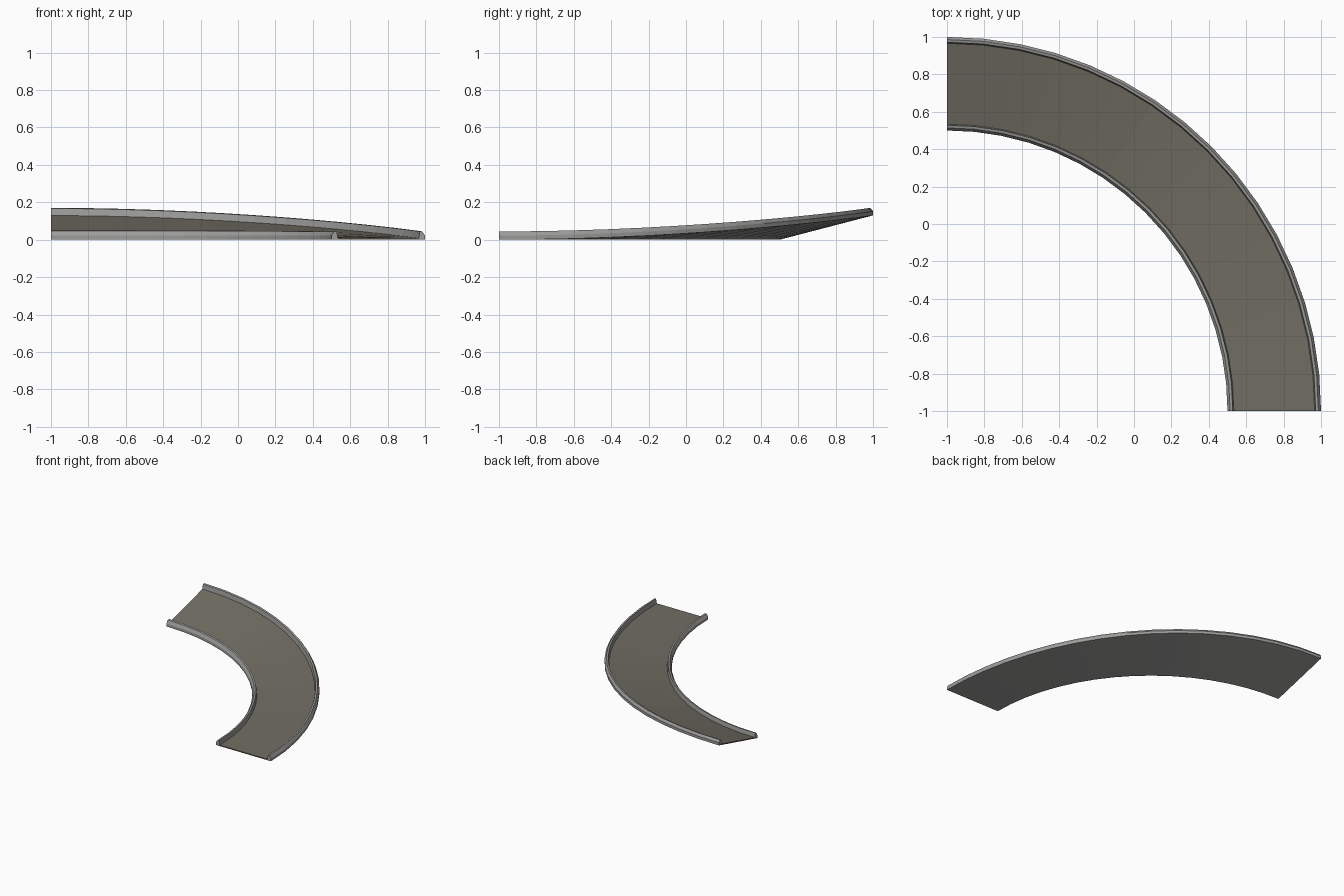
import bpy, bmesh, math

if "Cube" in bpy.data.objects:
    bpy.data.objects.remove(bpy.data.objects["Cube"])

R_IN, R_OUT, BANK, SEGS = 1.5, 2.0, 0.13, 16
FLOOR = 0.008


def material(name, rgb):
    m = bpy.data.materials.new(name)
    m.diffuse_color = (*rgb, 1)
    m.use_nodes = True
    m.node_tree.nodes["Principled BSDF"].inputs["Base Color"].default_value = m.diffuse_color
    return m


kerb_mat = material("light grey kerb", (0.33, 0.33, 0.32))
road_mat = material("brown grey road", (0.165, 0.155, 0.125))


def place(r, h, t):
    # Quarter bend around the corner (-1, -1), banking up towards its far end
    a = t * math.pi / 2
    ease = t * t * (3 - 2 * t)
    z = h + BANK * ease * (r - R_IN) / (R_OUT - R_IN)
    return (-1 + r * math.cos(a), -1 + r * math.sin(a), z)


def sweep(name, profile, mats, pick=None):
    bm = bmesh.new()
    rings = [[bm.verts.new(place(r, h, i / SEGS)) for r, h in profile]
             for i in range(SEGS + 1)]
    n = len(profile)
    for a, b in zip(rings, rings[1:]):
        for k in range(n):
            j = (k + 1) % n
            f = bm.faces.new((a[k], a[j], b[j], b[k]))
            f.material_index = pick(k) if pick else 0
    bm.faces.new(rings[0])
    bm.faces.new(rings[-1])
    bmesh.ops.recalc_face_normals(bm, faces=bm.faces)
    me = bpy.data.meshes.new(name)
    bm.to_mesh(me)
    bm.free()
    for m in mats:
        me.materials.append(m)
    ob = bpy.data.objects.new(name, me)
    bpy.context.collection.objects.link(ob)
    return ob


# Kerb section: offset from the road's outer edge and height
kerb = [(0, 0), (0, 0.022), (0.014, 0.044), (0.028, 0.044), (0.034, FLOOR), (0.034, 0)]
sweep("inner_kerb", [(R_IN + d, h) for d, h in kerb], [kerb_mat])
sweep("outer_kerb", [(R_OUT - d, h) for d, h in kerb], [kerb_mat])

# Thin banked road slab: brown on top, grey underneath
a, b = R_IN + 0.034, R_OUT - 0.034
sweep("road", [(a, 0), (b, 0), (b, FLOOR), (a, FLOOR)], [road_mat, kerb_mat],
      lambda k: 1 if k == 0 else 0)
